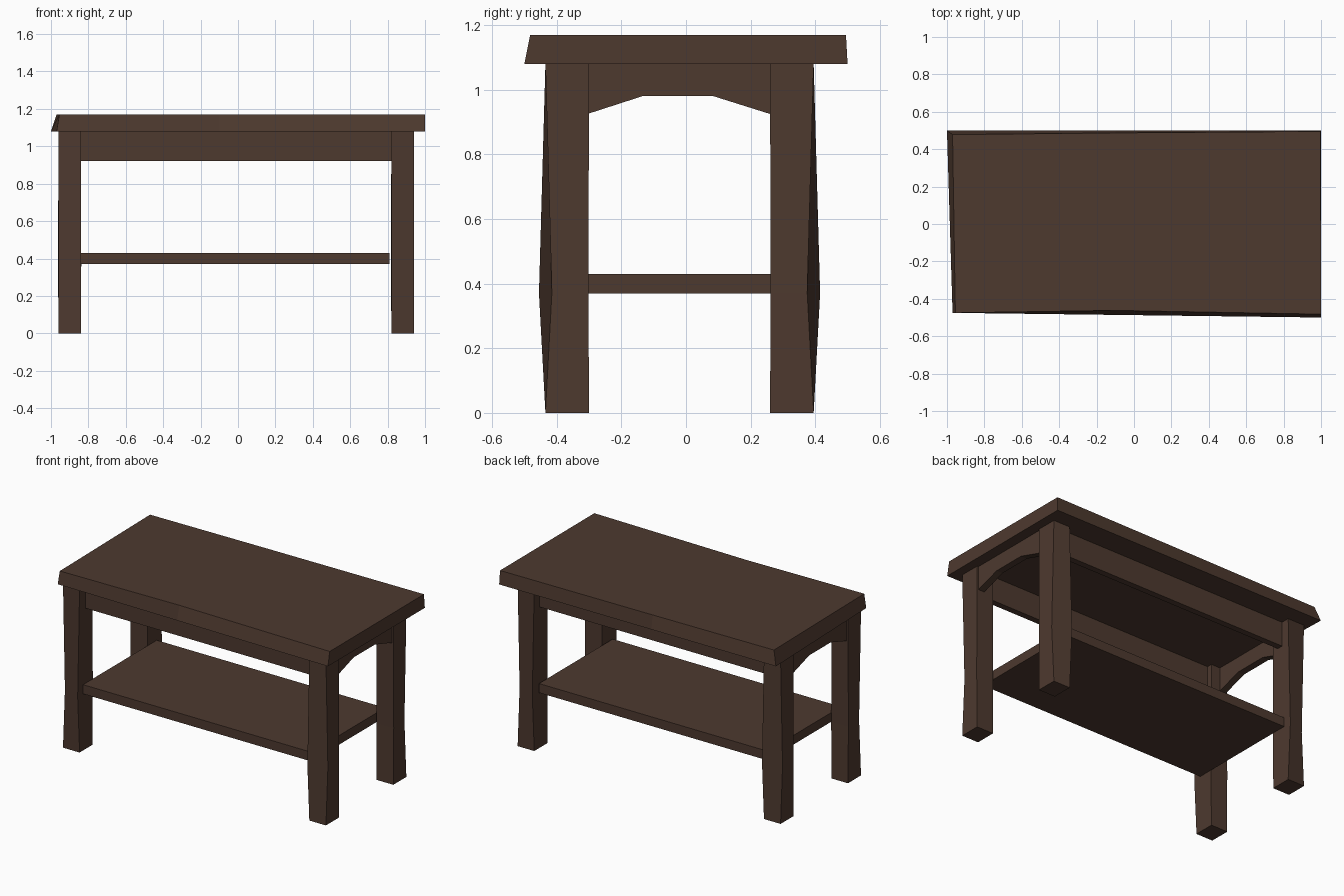
import bpy, bmesh
from mathutils import Vector

if "Cube" in bpy.data.objects:
    bpy.data.objects.remove(bpy.data.objects["Cube"])

wood = bpy.data.materials.new("dark_wood")
wood.diffuse_color = (0.075, 0.041, 0.028, 1)
wood.use_nodes = True
wood.node_tree.nodes["Principled BSDF"].inputs["Base Color"].default_value = wood.diffuse_color
CX, CY = -0.01, -0.02  # centre of the leg frame


def loft(name, rings):
    """Join matching rings of points into a closed solid."""
    bm = bmesh.new()
    loops = [[bm.verts.new(p) for p in ring] for ring in rings]
    n = len(loops[0])
    for a, b in zip(loops, loops[1:]):
        for i in range(n):
            j = (i + 1) % n
            bm.faces.new((a[i], a[j], b[j], b[i]))
    bm.faces.new(loops[0][::-1])
    bm.faces.new(loops[-1])
    bmesh.ops.recalc_face_normals(bm, faces=bm.faces[:])
    mesh = bpy.data.meshes.new(name)
    bm.to_mesh(mesh)
    bm.free()
    mesh.materials.append(wood)
    obj = bpy.data.objects.new(name, mesh)
    bpy.context.collection.objects.link(obj)
    return obj


def box(name, x0, x1, y0, y1, z0, z1):
    outline = [(x0, y0), (x1, y0), (x1, y1), (x0, y1)]
    return loft(name, [[(x, y, z) for x, y in outline] for z in (z0, z1)])


# Slightly worn, irregular table top
under = [(-0.97, -0.475), (-0.1, -0.486), (1, -0.5), (1, 0.5), (-0.1, 0.5), (-1, 0.5)]
upper = [(-0.955, -0.475), (-0.1, -0.462), (1, -0.482), (0.997, 0.495), (-0.1, 0.487), (-0.97, 0.478)]
loft("table_top", [[(x, y, 1.08) for x, y in under],
                   [(x, y, 1.17) for x, y in upper]])

# Four legs with a crooked ring at shelf height
straight = [(0.83, 0.28), (0.95, 0.28), (0.95, 0.415), (0.83, 0.415)]
crooked = [(0.828, 0.282), (0.952, 0.282), (0.95, 0.395), (0.83, 0.435)]
for side, sx in (("left", -1), ("right", 1)):
    for end, sy in (("front", -1), ("back", 1)):
        loft(f"{end}_{side}_leg",
             [[(CX + sx * x, CY + sy * y, z) for x, y in ring]
              for ring, z in ((straight, 0), (crooked, 0.37), (straight, 1.08))])

# Long rails under the top
box("front_rail", -0.84, 0.82, -0.375, -0.335, 0.92, 1.08)
box("back_rail", -0.84, 0.82, 0.3, 0.34, 0.92, 1.08)

# Arched end rails
arch = [(-0.305, 1.08), (-0.305, 0.925), (-0.135, 0.98),
        (0.085, 0.98), (0.26, 0.925), (0.26, 1.08)]
for side, sx in (("left", -1), ("right", 1)):
    loft(f"{side}_end_rail", [[(CX + sx * x, y, z) for y, z in arch]
                              for x in (0.895, 0.94)])

# Lower shelf
box("shelf", -0.84, 0.81, -0.4, 0.36, 0.37, 0.43)
